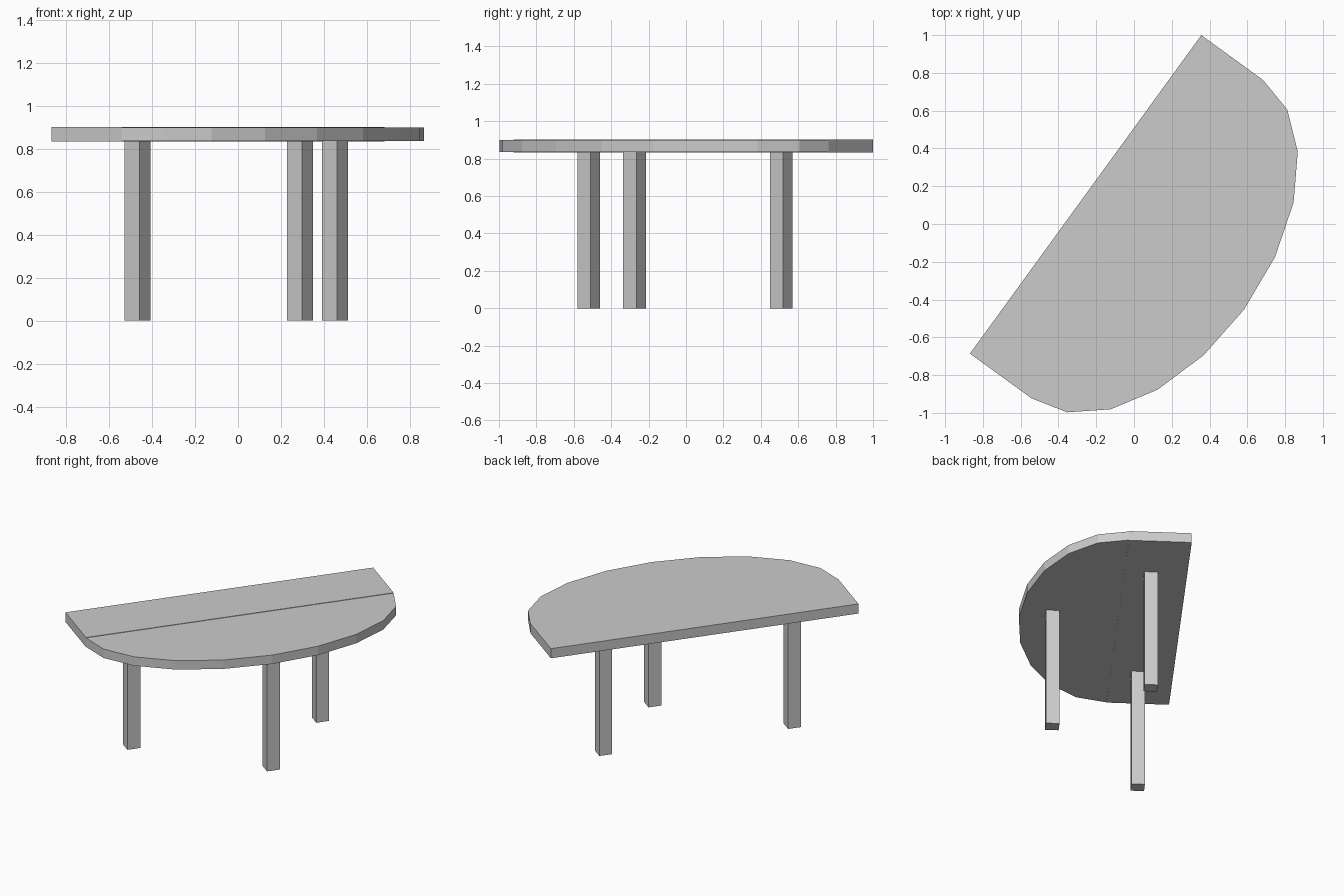
import bpy, bmesh
from math import radians, sin, cos, pi
from mathutils import Matrix

if "Cube" in bpy.data.objects:
    bpy.data.objects.remove(bpy.data.objects["Cube"])

# Local frame: x along the straight edge, y negative toward the curved front
FRAME = Matrix.Translation((0.07, -0.08, 0)) @ Matrix.Rotation(radians(54), 4, 'Z')
HALF_LENGTH, ARC_DEPTH, STRIP_DEPTH = 1.042, 0.634, 0.403


def prism(name, outline, z0, z1):
    """Extrude a flat outline between two heights."""
    bm = bmesh.new()
    face = bm.faces.new([bm.verts.new((x, y, z0)) for x, y in outline])
    ext = bmesh.ops.extrude_face_region(bm, geom=[face])
    verts = [g for g in ext['geom'] if isinstance(g, bmesh.types.BMVert)]
    bmesh.ops.translate(bm, vec=(0, 0, z1 - z0), verts=verts)
    bmesh.ops.recalc_face_normals(bm, faces=bm.faces)
    mesh = bpy.data.meshes.new(name)
    bm.to_mesh(mesh)
    bm.free()
    mesh.transform(FRAME)
    obj = bpy.data.objects.new(name, mesh)
    bpy.context.collection.objects.link(obj)
    return obj


def rect(x0, x1, y0, y1):
    return [(x0, y0), (x1, y0), (x1, y1), (x0, y1)]


# Straight back strip of the tabletop
prism("tabletop_back_strip", rect(-HALF_LENGTH, HALF_LENGTH, 0, STRIP_DEPTH), 0.834, 0.902)

# Half-oval front of the tabletop, ten sides
arc = [(HALF_LENGTH * cos(pi * i / 10), -ARC_DEPTH * sin(pi * i / 10)) for i in range(11)]
prism("tabletop_half_oval", arc, 0.836, 0.899)

# Three square legs
H = 0.0435
for name, x, y in (("left_leg", -0.672, 0.176),
                   ("right_leg", 0.605, 0.17),
                   ("front_leg", 0.067, -0.424)):
    prism(name, rect(x - H, x + H, y - H, y + H), 0, 0.838)
